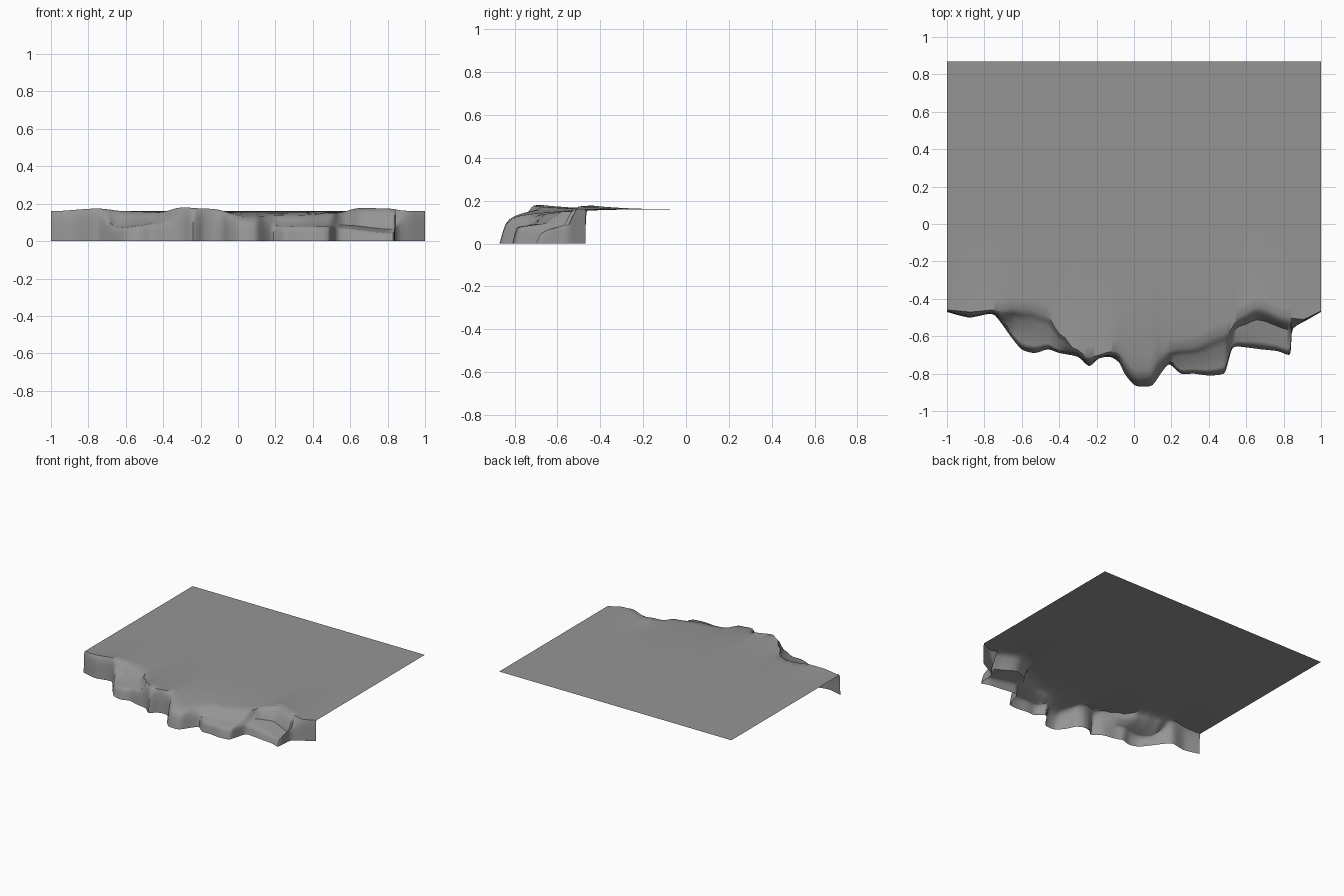
import bpy
import bmesh
import math
from mathutils import Vector

if "Cube" in bpy.data.objects:
    bpy.data.objects.remove(bpy.data.objects["Cube"], do_unlink=True)

PLATEAU_HEIGHT = 0.16
BACK_EDGE = 0.87
STEPS_PER_POINT = 3

# Foot of the cliff, from its right end to its left end, in hundredths (x, y)
FOOT = [
    (-100, -47), (-93, -49), (-87, -50), (-76, -48), (-71, -53), (-66, -60),
    (-60, -67), (-53, -69), (-46, -67), (-40, -69), (-30, -71), (-24, -76),
    (-19, -72), (-13, -71), (-8, -74), (-5, -80), (0, -86), (5, -87),
    (10, -86), (15, -79), (19, -75), (25, -80), (32, -80), (40, -81),
    (48, -80), (50, -75), (53, -66), (60, -66), (68, -67), (77, -68),
    (83, -70), (84, -65), (85, -56), (93, -51), (100, -47),
]

# Upper rim of the cliff, in hundredths (x, y)
RIM = [
    (-100, -46), (-87, -47), (-76, -46), (-55, -45), (-48, -48), (-38, -60),
    (-33, -66), (-24, -71), (-10, -68), (2, -78), (9, -77), (15, -68),
    (30, -66), (50, -58), (57, -49), (66, -44), (82, -50), (90, -51), (100, -47),
]

# Rim height along x, in thousandths of a unit
RIM_HEIGHT = [
    (-100, 160), (-75, 174), (-60, 160), (-42, 154), (-30, 180), (-15, 173),
    (5, 132), (30, 138), (52, 150), (66, 178), (80, 174), (90, 162), (100, 160),
]

# Height of the rock ledges, and how strongly each one steps out
LEDGE_HEIGHT = [(-66, 70), (-37, 100), (15, 75), (48, 80), (54, 70), (84, 45)]
LEDGE_AMOUNT = [(-72, 0), (-64, 1), (-40, 1), (-33, 0), (16, 0), (24, 1), (82, 1), (87, 0)]


def mix(a, b, t):
    return a + (b - a) * t


def ease(t):
    t = min(max(t, 0), 1)
    return t * t * (3 - 2 * t)


def lookup(table, x):
    """Read a value from a table along x, easing between its entries."""
    x *= 100
    if x <= table[0][0]:
        return table[0][1]
    for (xa, va), (xb, vb) in zip(table, table[1:]):
        if x <= xb:
            return mix(va, vb, ease((x - xa) / (xb - xa)))
    return table[-1][1]


def smooth_path(points, steps):
    """Curve through all the points."""
    pts = [Vector(p) / 100 for p in points]
    pts = [pts[0]] + pts + [pts[-1]]
    path = []
    for a, b, c, d in zip(pts, pts[1:], pts[2:], pts[3:]):
        for i in range(steps):
            t = i / steps
            tangent_b, tangent_c = (c - a) * 0.4, (d - b) * 0.4
            path.append(mix(b, c, ease(t))
                        + tangent_b * (t * (1 - t) ** 2)
                        - tangent_c * (t * t * (1 - t)))
    path.append(pts[-1])
    return path


def cliff_column(foot):
    """One strip of points, from the foot over the rim to the back edge."""
    x, foot_y = foot
    rim_y = max(lookup(RIM, x) / 100, foot_y + 0.005)
    rim_z = lookup(RIM_HEIGHT, x) / 1000
    ledge = lookup(LEDGE_HEIGHT, x) / 1000 / rim_z
    amount = lookup(LEDGE_AMOUNT, x)

    # (depth, height) shares of a plain rock face and of a ledged one
    plain = [(0, 0), (0.1, 0.25), (0.2, 0.5), (0.32, 0.7), (0.5, 0.84), (0.75, 0.94), (1, 1)]
    ledged = [(0, 0), (0.06, ledge * 0.6), (0.11, ledge * 0.93), (0.18, ledge),
              (0.68, ledge + 0.1), (0.84, 0.85), (1, 1)]
    column = []
    for (pd, ph), (ld, lh) in zip(plain, ledged):
        depth, height = mix(pd, ld, amount), mix(ph, lh, amount)
        column.append((x, mix(foot_y, rim_y, depth), rim_z * height))

    # Ground behind the rim settles to the level of the plateau
    for share in (0.04, 0.09, 0.16, 0.25, 0.4, 0.7, 1):
        settle = ease(math.sqrt(share / 0.3))
        column.append((x, mix(rim_y, BACK_EDGE, share),
                       mix(rim_z, PLATEAU_HEIGHT, settle)))
    return column


def make_material(name, colour):
    material = bpy.data.materials.new(name)
    material.use_nodes = True
    material.diffuse_color = colour
    material.node_tree.nodes["Principled BSDF"].inputs["Base Color"].default_value = colour
    return material


# Cliff and plateau: one open sheet of ground
bm = bmesh.new()
columns = [[bm.verts.new(p) for p in cliff_column(foot)]
           for foot in smooth_path(FOOT, STEPS_PER_POINT)]
for left, right in zip(columns, columns[1:]):
    for i in range(len(left) - 1):
        bm.faces.new((left[i], right[i], right[i + 1], left[i + 1]))

mesh = bpy.data.meshes.new("cliff_plateau")
bm.to_mesh(mesh)
bm.free()
mesh.materials.append(make_material("stone grey", (0.3, 0.3, 0.3, 1)))

cliff = bpy.data.objects.new("cliff_plateau", mesh)
bpy.context.collection.objects.link(cliff)
bpy.context.view_layer.objects.active = cliff
cliff.select_set(True)
bpy.ops.object.shade_smooth_by_angle(angle=math.radians(50))
